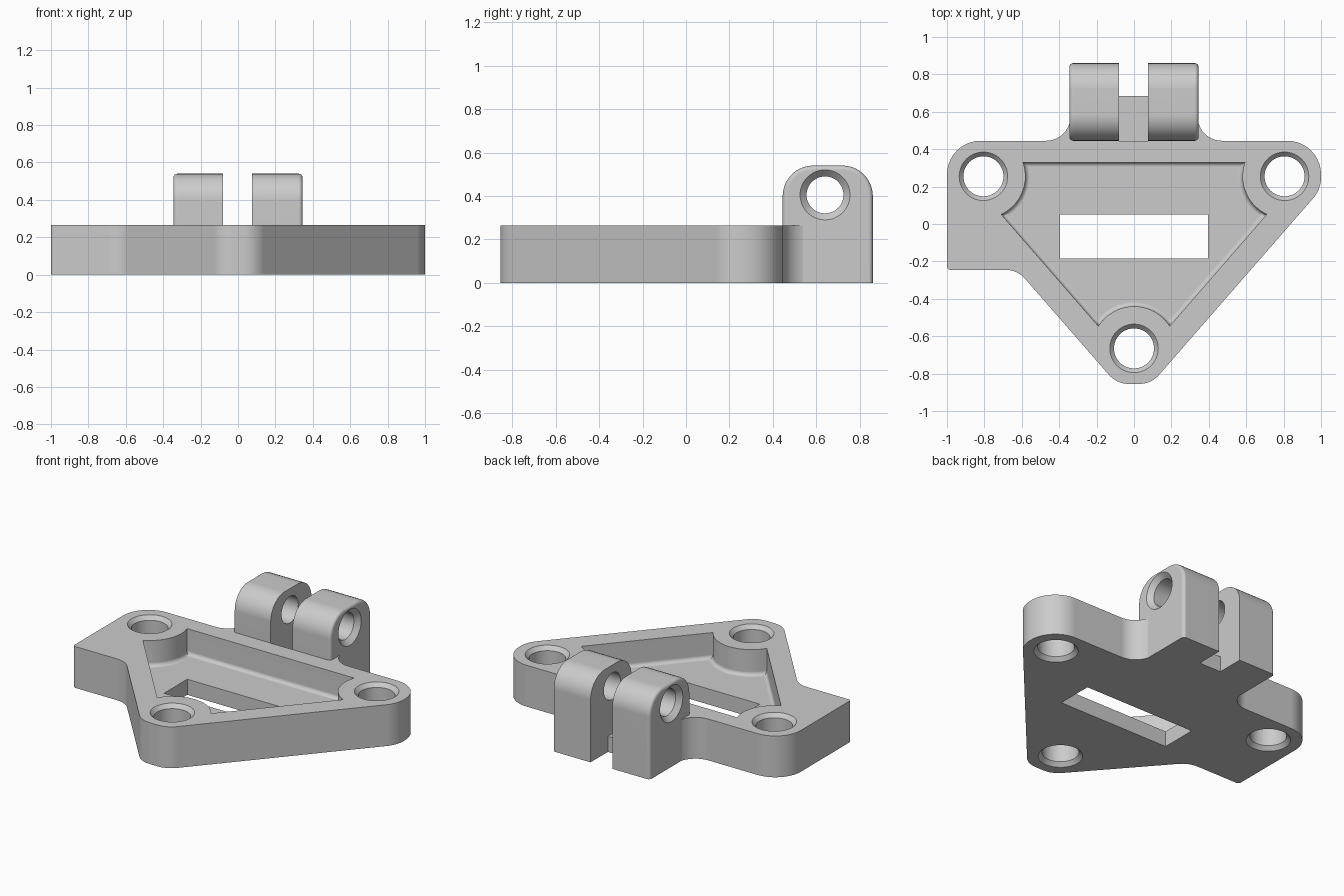
import bpy, bmesh
from math import sin, cos, tan, radians
from mathutils import Vector

cube = bpy.data.objects.get("Cube")
if cube:
    bpy.data.objects.remove(cube, do_unlink=True)

grey = bpy.data.materials.new("plain grey")
grey.use_nodes = True
colour = (0.6, 0.6, 0.6, 1)
grey.diffuse_color = colour
grey.node_tree.nodes["Principled BSDF"].inputs["Base Color"].default_value = colour


def rounded(corners, steps=10):
    """Polygon from (x, y, radius) corners, each replaced by a fillet arc."""
    out = []
    n = len(corners)
    for i, (x, y, r) in enumerate(corners):
        p = Vector((x, y))
        if r == 0:
            out.append(p)
            continue
        a = (Vector(corners[i - 1][:2]) - p).normalized()
        b = (Vector(corners[(i + 1) % n][:2]) - p).normalized()
        half = a.angle(b) / 2
        centre = p + (a + b).normalized() * r / sin(half)
        start = p + a * r / tan(half) - centre
        end = p + b * r / tan(half) - centre
        sweep = start.angle_signed(end)
        for k in range(steps + 1):
            t = -sweep * k / steps
            out.append(centre + Vector((start.x * cos(t) - start.y * sin(t),
                                        start.x * sin(t) + start.y * cos(t))))
    return out


def arc(cx, cy, r, a0, a1, steps):
    angles = [radians(a0 + (a1 - a0) * k / steps) for k in range(steps + 1)]
    return [Vector((cx + r * cos(a), cy + r * sin(a))) for a in angles]


def loft(name, rings, soften=None):
    """Solid through matching rings of points; soften = (edge test, width)."""
    bm = bmesh.new()
    loops = [[bm.verts.new(p) for p in ring] for ring in rings]
    for lo, hi in zip(loops, loops[1:]):
        for i in range(len(lo)):
            bm.faces.new((lo[i - 1], lo[i], hi[i], hi[i - 1]))
    bm.faces.new(loops[0][::-1])
    bm.faces.new(loops[-1])
    bmesh.ops.recalc_face_normals(bm, faces=bm.faces)
    if soften:
        test, width = soften
        edges = [e for e in bm.edges if test(e)]
        bmesh.ops.bevel(bm, geom=edges, offset=width, segments=4,
                        profile=0.5, affect='EDGES', clamp_overlap=True)
        bmesh.ops.recalc_face_normals(bm, faces=bm.faces)
    mesh = bpy.data.meshes.new(name)
    bm.to_mesh(mesh)
    bm.free()
    mesh.materials.append(grey)
    obj = bpy.data.objects.new(name, mesh)
    bpy.context.collection.objects.link(obj)
    return obj


def prism(name, outline, z0, z1, soften=None):
    return loft(name, [[(p[0], p[1], z) for p in outline] for z in (z0, z1)], soften)


def box(name, x0, x1, y0, y1, z0, z1):
    return prism(name, [(x0, y0), (x1, y0), (x1, y1), (x0, y1)], z0, z1)


def combine(target, other, operation):
    mod = target.modifiers.new(operation.lower(), 'BOOLEAN')
    mod.operation = operation
    mod.solver = 'EXACT'
    mod.object = other
    bpy.context.view_layer.update()
    bpy.context.view_layer.objects.active = target
    bpy.ops.object.modifier_apply(modifier=mod.name)
    bpy.data.objects.remove(other, do_unlink=True)


T = 0.265          # plate thickness
LUG = 0.345        # outer side of the lugs

# Base plate with a tongue that carries the lugs
body = prism("hinge_bracket", rounded([
    (-0.092, -0.855, 0.14), (0.092, -0.855, 0.14), (1, 0.186, 0.17),
    (1, 0.445, 0.18), (0.34, 0.445, 0.13), (0.34, 0.685, 0),
    (-0.34, 0.685, 0), (-0.34, 0.445, 0.13), (-1, 0.445, 0.18),
    (-1, -0.245, 0.02), (-0.624, -0.245, 0.14)]), 0, T)

# Slot between the lugs, leaving a low bridge
combine(body, box("slot", -0.08, 0.075, 0.445, 1, 0.1, 1), 'DIFFERENCE')

# Hinge lugs with softened outer rims
side = rounded([(0.445, 0, 0), (0.86, 0, 0), (0.86, 0.54, 0.14), (0.445, 0.54, 0.14)])
for inner, outer in ((-0.08, -LUG), (0.075, LUG)):
    def rim(e, outer=outer):
        return (all(abs(v.co.x - outer) < 1e-4 for v in e.verts)
                and any(v.co.z > 0.01 for v in e.verts))
    lug = loft("lug", [[(x, p[0], p[1]) for p in side] for x in (inner, outer)],
               (rim, 0.02))
    combine(body, lug, 'UNION')

# Pocket that skirts the three bolt bosses, with a filleted floor
holes = [(0.805, 0.255), (-0.805, 0.255), (0, -0.665)]
sweeps = [(245, 160.5, 10), (19.5, -65, 10), (148, 32, 12)]
outline = []
for (cx, cy), (a0, a1, steps) in zip(holes, sweeps):
    outline += arc(cx, cy, 0.225, a0, a1, steps)
pocket = prism("pocket", outline, 0.1, 0.4,
               (lambda e: all(v.co.z < 0.11 for v in e.verts), 0.025))
combine(body, pocket, 'DIFFERENCE')

# Rectangular window through the floor
combine(body, box("window", -0.395, 0.395, -0.185, 0.05, -0.1, 0.3), 'DIFFERENCE')

# Bolt holes, countersunk at both ends
for cx, cy in holes:
    stack = [(-0.03, 0.157), (0.025, 0.107), (T - 0.025, 0.107), (T + 0.03, 0.157)]
    rings = [[(p.x, p.y, z) for p in arc(cx, cy, r, 0, 352.5, 47)] for z, r in stack]
    combine(body, loft("bolt_hole", rings), 'DIFFERENCE')

# Pin hole through both lugs, countersunk on the outer sides
stack = [(-LUG - 0.03, 0.145), (0.03 - LUG, 0.085), (LUG - 0.03, 0.085), (LUG + 0.03, 0.145)]
rings = [[(x, p.x, p.y) for p in arc(0.64, 0.405, r, 0, 352.5, 47)] for x, r in stack]
combine(body, loft("pin_hole", rings), 'DIFFERENCE')

# Smooth the rounded walls, keep the corners sharp and the flats flat
bpy.ops.object.select_all(action='DESELECT')
body.select_set(True)
bpy.context.view_layer.objects.active = body
bpy.ops.object.shade_smooth_by_angle(angle=radians(28))
flat = body.modifiers.new("flat_faces", 'WEIGHTED_NORMAL')
flat.keep_sharp = True
